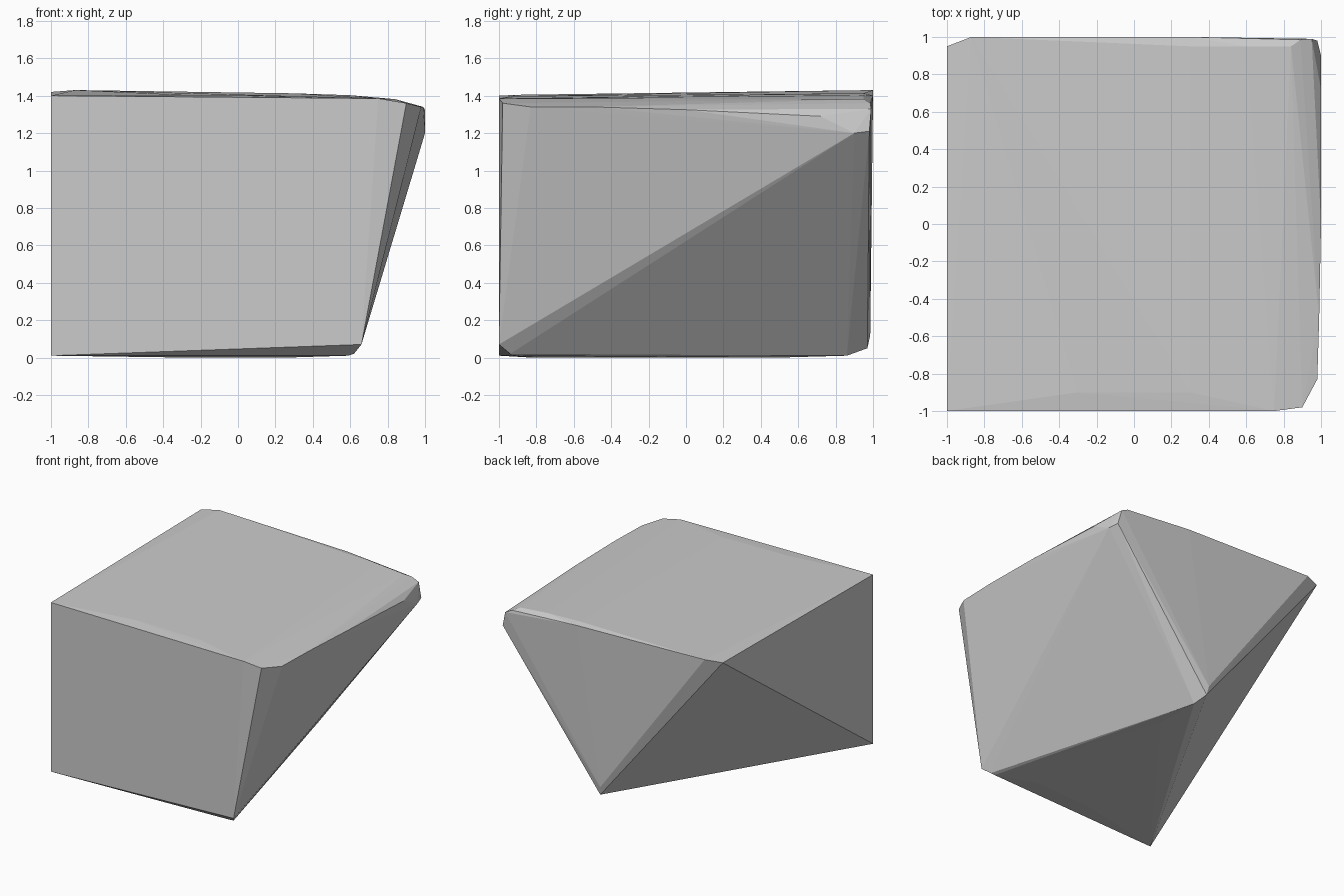
import bpy, bmesh

# Chipped boulder: a convex hull over a few corner groups
left_corners = [(-1, -1, 1.40), (-1, -1, 0.01), (-1, 0.95, 1.42), (-0.87, 1, 1.43)]

# rounded right rim of the top
right_rim = [(0.75, -1, 1.385), (0.9, -0.98, 1.36), (0.98, -0.83, 1.34),
             (0.99, -0.5, 1.34), (1, 0.0, 1.325), (1, 0.72, 1.29),
             (0.965, -0.33, 1.25), (1, 0.9, 1.20), (0.98, 0.98, 1.21),
             (0.95, 0.99, 1.33), (0.89, 0.985, 1.36), (0.3, 1, 1.40)]

# bottom: front right corner, back point and slight belly
bottom = [(0.66, -1, 0.07), (0.62, -0.94, 0.02), (0.59, -0.93, 0.01),
          (-0.87, -0.995, 0.01), (-0.28, -0.83, 0), (0.26, -0.8, 0), (0.15, 0.5, 0),
          (0.13, 0.86, 0.01), (0.1, 0.97, 0.05), (0.09, 0.985, 0.12)]

# slightly domed top, dropping toward the right
top = [(x, y, z + 0.008 * y) for x, z in ((-0.3, 1.412), (0.3, 1.405), (0.6, 1.395), (0.84, 1.374))
       for y in (-0.9, 0, 0.95)]

bm = bmesh.new()
for p in left_corners + right_rim + bottom + top:
    bm.verts.new(p)
hull = bmesh.ops.convex_hull(bm, input=bm.verts[:])
loose = [v for v in bm.verts if not v.link_faces]
bmesh.ops.delete(bm, geom=loose, context='VERTS')
bmesh.ops.recalc_face_normals(bm, faces=bm.faces[:])

mesh = bpy.data.meshes.new("boulder")
bm.to_mesh(mesh)
bm.free()
boulder = bpy.data.objects.new("boulder", mesh)
bpy.context.collection.objects.link(boulder)
